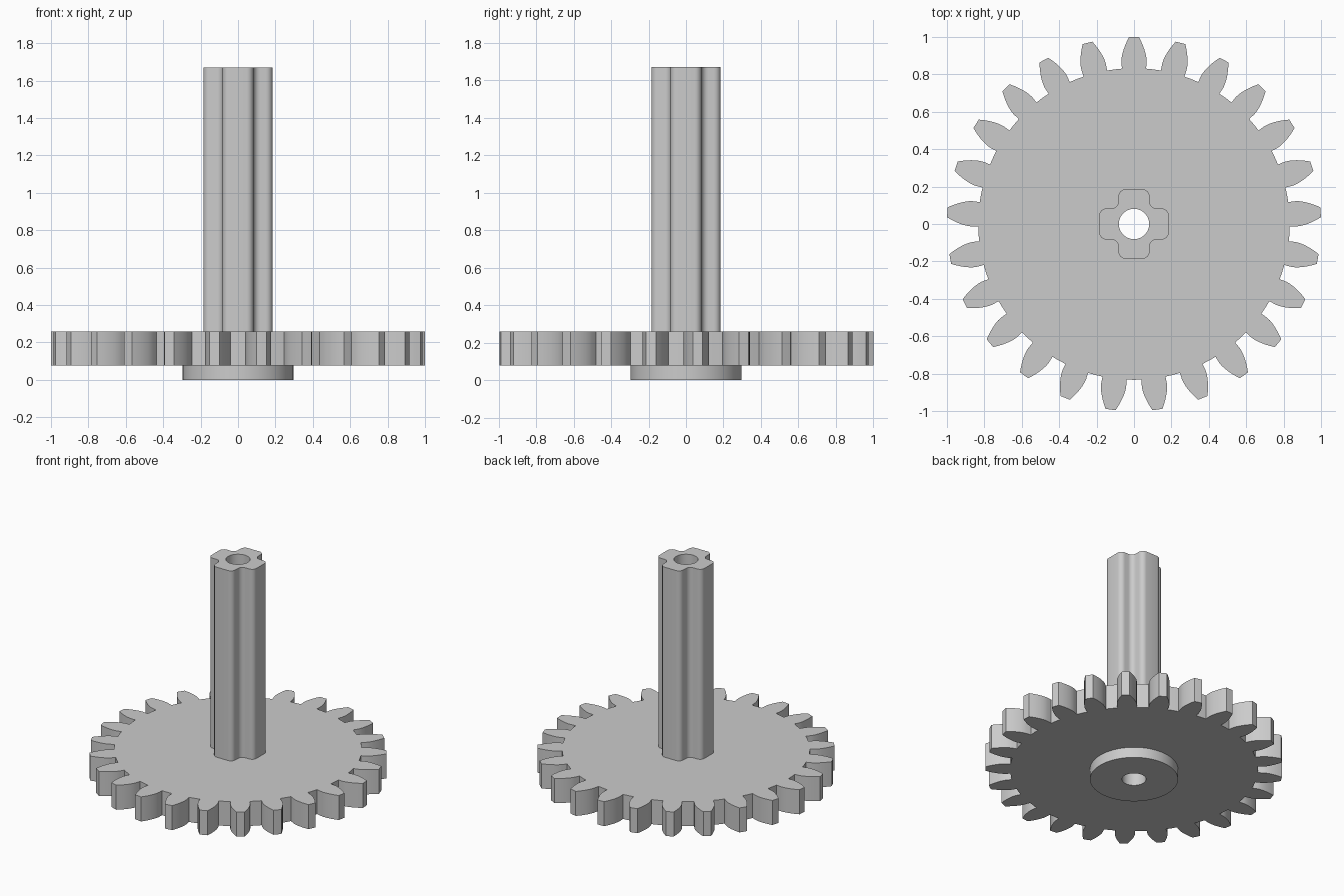
import bpy
import bmesh
from math import sin, cos, tan, acos, pi, radians, sqrt

if "Cube" in bpy.data.objects:
    bpy.data.objects.remove(bpy.data.objects["Cube"], do_unlink=True)

# Main dimensions
TEETH = 25
OUTER, ROOT = 1.0, 0.833
PITCH = OUTER * TEETH / (TEETH + 2)
BASE = PITCH * cos(radians(20))
BORE = 0.081
GEAR_BOTTOM, GEAR_TOP, SHAFT_TOP = 0.078, 0.26, 1.67

grey = bpy.data.materials.new("plain grey")
grey.use_nodes = True
colour = (0.6, 0.6, 0.6, 1)
grey.diffuse_color = colour
grey.node_tree.nodes["Principled BSDF"].inputs["Base Color"].default_value = colour


def polar(r, a):
    return r * cos(a), r * sin(a)


def circle(r, count):
    return [polar(r, 2 * pi * i / count) for i in range(count)]


def involute(r):
    a = acos(min(1, BASE / r))
    return tan(a) - a


def gear_outline():
    # Half of one tooth from root to tip, mirrored and repeated round the wheel
    steps = 6
    half = []
    for i in range(steps + 1):
        r = BASE + (OUTER - BASE) * i / steps
        half.append((r, pi / (2 * TEETH) + involute(PITCH) - involute(r)))
    half.insert(0, (ROOT, half[0][1]))
    tooth = [(r, -a) for r, a in half] + [(OUTER, 0)] + [(r, a) for r, a in reversed(half)]
    tooth.append((ROOT, pi / TEETH))
    return [polar(r, pi / 2 + 2 * pi * k / TEETH + a) for k in range(TEETH) for r, a in tooth]


def cross_outline(reach=0.185, arm=0.083, fillet=0.036, steps=6):
    # One arm with rounded tips and rounded inner corners, turned four times
    quarter = [pi / 2 * i / steps for i in range(steps + 1)]
    c = reach - fillet
    lower = [(c + fillet * sin(a), -arm + fillet - fillet * cos(a)) for a in quarter]
    upper = [(x, -y) for x, y in reversed(lower)]
    k = arm + fillet
    inner = [(k - fillet * sin(a), k - fillet * cos(a)) for a in quarter]
    side = lower + upper + inner
    points = []
    for _ in range(4):
        points += side
        side = [(-y, x) for x, y in side]
    return points


def bored_prism(name, outline, bottom, top):
    # Flat section with a round hole, extruded upwards
    bm = bmesh.new()
    for loop in (outline, circle(BORE, 48)):
        verts = [bm.verts.new((x, y, bottom)) for x, y in loop]
        for i, v in enumerate(verts):
            bm.edges.new((v, verts[i - 1]))
    bmesh.ops.triangle_fill(bm, edges=bm.edges[:], use_beauty=True)
    result = bmesh.ops.extrude_face_region(bm, geom=bm.faces[:], use_keep_orig=True)
    moved = [g for g in result["geom"] if isinstance(g, bmesh.types.BMVert)]
    bmesh.ops.translate(bm, verts=moved, vec=(0, 0, top - bottom))
    bmesh.ops.recalc_face_normals(bm, faces=bm.faces[:])
    mesh = bpy.data.meshes.new(name)
    bm.to_mesh(mesh)
    bm.free()
    mesh.materials.append(grey)
    obj = bpy.data.objects.new(name, mesh)
    bpy.context.collection.objects.link(obj)
    bpy.ops.object.select_all(action="DESELECT")
    obj.select_set(True)
    bpy.context.view_layer.objects.active = obj
    bpy.ops.object.shade_smooth_by_angle(angle=radians(25))
    return obj


# Round shoulder, toothed wheel and cross-shaped shaft stacked on one bore
bored_prism("bottom_shoulder", circle(0.296, 96), 0, GEAR_BOTTOM)
bored_prism("gear_wheel", gear_outline(), GEAR_BOTTOM, GEAR_TOP)
bored_prism("cross_shaft", cross_outline(), GEAR_TOP, SHAFT_TOP)
